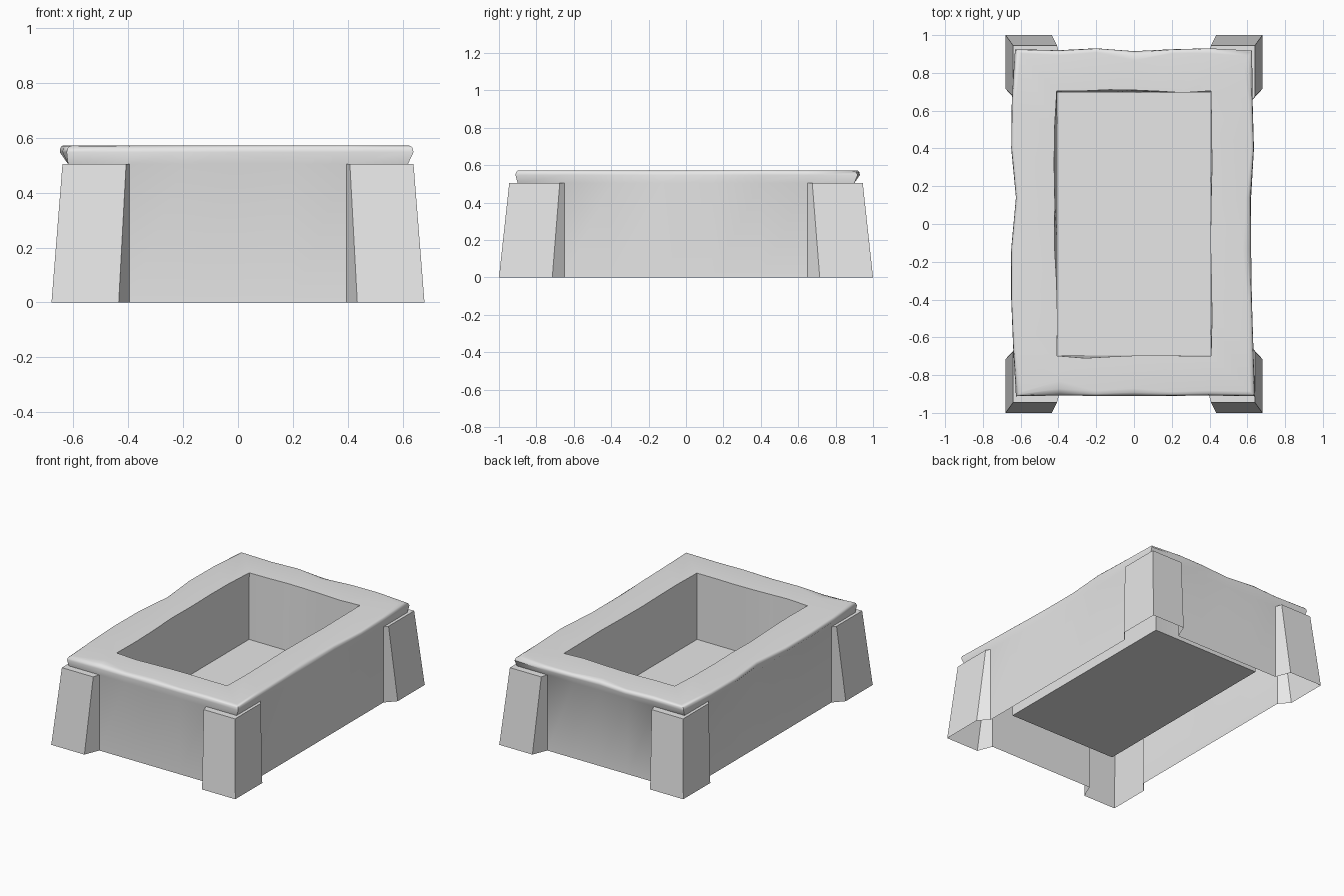
import bpy, bmesh, math

if "Cube" in bpy.data.objects:
    bpy.data.objects.remove(bpy.data.objects["Cube"])

stone = bpy.data.materials.new("grey stone")
stone.diffuse_color = (0.8, 0.8, 0.8, 1)
stone.use_nodes = True
stone.node_tree.nodes["Principled BSDF"].inputs["Base Color"].default_value = stone.diffuse_color

HX, HY = 0.62, 0.90            # outer wall half sizes
IX, IY = 0.405, 0.695          # cavity half sizes
LEG_Z, TOP_Z, FLOOR_Z = 0.505, 0.573, 0.13
XS = [-HX, -0.395, -0.2, 0, 0.2, 0.395, HX]
YS = [-HY, -0.65, -0.4, -0.13, 0.14, 0.4, 0.65, HY]
ZERO = ([0] * 7, [0] * 8, [0] * 7, [0] * 8)


def ring(hx, hy, offsets):
    """Counter-clockwise rectangle; offsets push front, right, back, left outward."""
    f, r, b, l = offsets
    xs = [x * hx / HX for x in XS]
    ys = [y * hy / HY for y in YS]
    pts = []
    for i in range(6):
        pts.append((xs[i] - (l[0] if i == 0 else 0), -hy - f[i]))
    for i in range(7):
        pts.append((hx + r[i], ys[i] - (f[6] if i == 0 else 0)))
    for i in range(6, 0, -1):
        pts.append((xs[i] + (r[7] if i == 6 else 0), hy + b[i]))
    for i in range(7, 0, -1):
        pts.append((-hx - l[i], ys[i] + (b[0] if i == 7 else 0)))
    return pts


def finish(name, bm, smooth):
    mesh = bpy.data.meshes.new(name)
    bm.to_mesh(mesh)
    bm.free()
    mesh.materials.append(stone)
    obj = bpy.data.objects.new(name, mesh)
    bpy.context.collection.objects.link(obj)
    if smooth:
        bpy.ops.object.select_all(action='DESELECT')
        obj.select_set(True)
        bpy.context.view_layer.objects.active = obj
        bpy.ops.object.shade_smooth_by_angle(angle=math.radians(50))
    return obj


# Hand-worn waviness of the rim and of the cavity mouth
RIM = ([0.012, 0.008, 0.01, 0.01, 0.01, 0.008, 0.012],
       [0.02, 0.012, 0.004, 0.0, -0.003, 0.015, 0.008, 0.005],
       [0.025, 0.02, 0.03, 0.015, 0.025, 0.03, 0.018],
       [0.005, 0.02, 0.03, 0.03, 0.005, 0.03, 0.027, 0.01])
WEAR = ([0.012, 0.035, 0.012, 0.018, 0.01, 0.012, 0.012],
        [0.012, 0.012, 0.01, 0.02, 0.012, 0.008, 0.01, 0.02],
        [0.01, 0.012, 0.01, 0.022, 0.01, 0.012, 0.03],
        [0.015, 0.01, 0.008, 0.01, 0.012, 0.01, 0.01, 0.015])
MOUTH = ([0.003, 0.015, 0.008, 0.002, 0.0, 0.003, 0.003],
         [0.003, 0.008, 0.005, 0.0, 0.003, 0.008, 0.005, 0.003],
         [0.008, 0.01, 0.016, 0.014, 0.008, 0.0, 0.01],
         [0.003, 0.0, 0.005, 0.017, 0.014, 0.018, 0.016, 0.004])


def worn(amount):
    return tuple([o - amount * w for o, w in zip(a, b)] for a, b in zip(RIM, WEAR))


# Basin: wall, rounded rim, cavity and its raised floor, open underneath
rows = [(ring(HX, HY, ZERO), 0), (ring(HX, HY, ZERO), LEG_Z),
        (ring(HX, HY, RIM), 0.548), (ring(HX, HY, worn(0.3)), 0.564),
        (ring(HX, HY, worn(1)), TOP_Z - 0.002), (ring(HX, HY, worn(2.2)), TOP_Z),
        (ring(IX, IY, MOUTH), TOP_Z - 0.002), (ring(IX, IY, ZERO), FLOOR_Z)]
bm = bmesh.new()
loops = [[bm.verts.new((x, y, z)) for x, y in pts] for pts, z in rows]
n = len(loops[0])
for k in range(len(loops) - 1):
    lo, hi = loops[k], loops[k + 1]
    for i in range(n):
        j = (i + 1) % n
        mid = (lo[i].co + lo[j].co) / 2
        # the wall is left out where a corner leg replaces it
        if k == 0 and abs(mid.x) > 0.395 and abs(mid.y) > 0.65:
            continue
        bm.faces.new((lo[i], lo[j], hi[j], hi[i]))
bm.faces.new(loops[-1])
loose = [v for v in bm.verts if not v.link_faces]
bmesh.ops.delete(bm, geom=loose, context='VERTS')
finish("basin", bm, True)

# Corner legs: tapered hollow buttresses with a narrow ledge on top
LOW = [(0.395, HY), (0.435, 1.0), (0.68, 1.0), (0.68, 0.715), (HX, 0.65)]
HIGH = [(0.395, HY), (0.408, 0.945), (0.64, 0.945), (0.64, 0.675), (HX, 0.65)]


def corner_leg(name, sx, sy):
    bm = bmesh.new()
    low = [bm.verts.new((x * sx, y * sy, 0)) for x, y in LOW]
    high = [bm.verts.new((x * sx, y * sy, LEG_Z)) for x, y in HIGH]
    inner = bm.verts.new((HX * sx, HY * sy, LEG_Z))
    quads = [(low[i + 1], low[i], high[i], high[i + 1]) for i in range(4)]
    quads += [(high[2], high[1], high[0], inner), (high[4], high[3], high[2], inner)]
    for q in quads:
        bm.faces.new(q if sx * sy > 0 else q[::-1])
    finish(name, bm, False)


for side, sx in (("left", -1), ("right", 1)):
    for end, sy in (("front", -1), ("back", 1)):
        corner_leg(f"{end}_{side}_leg", sx, sy)
